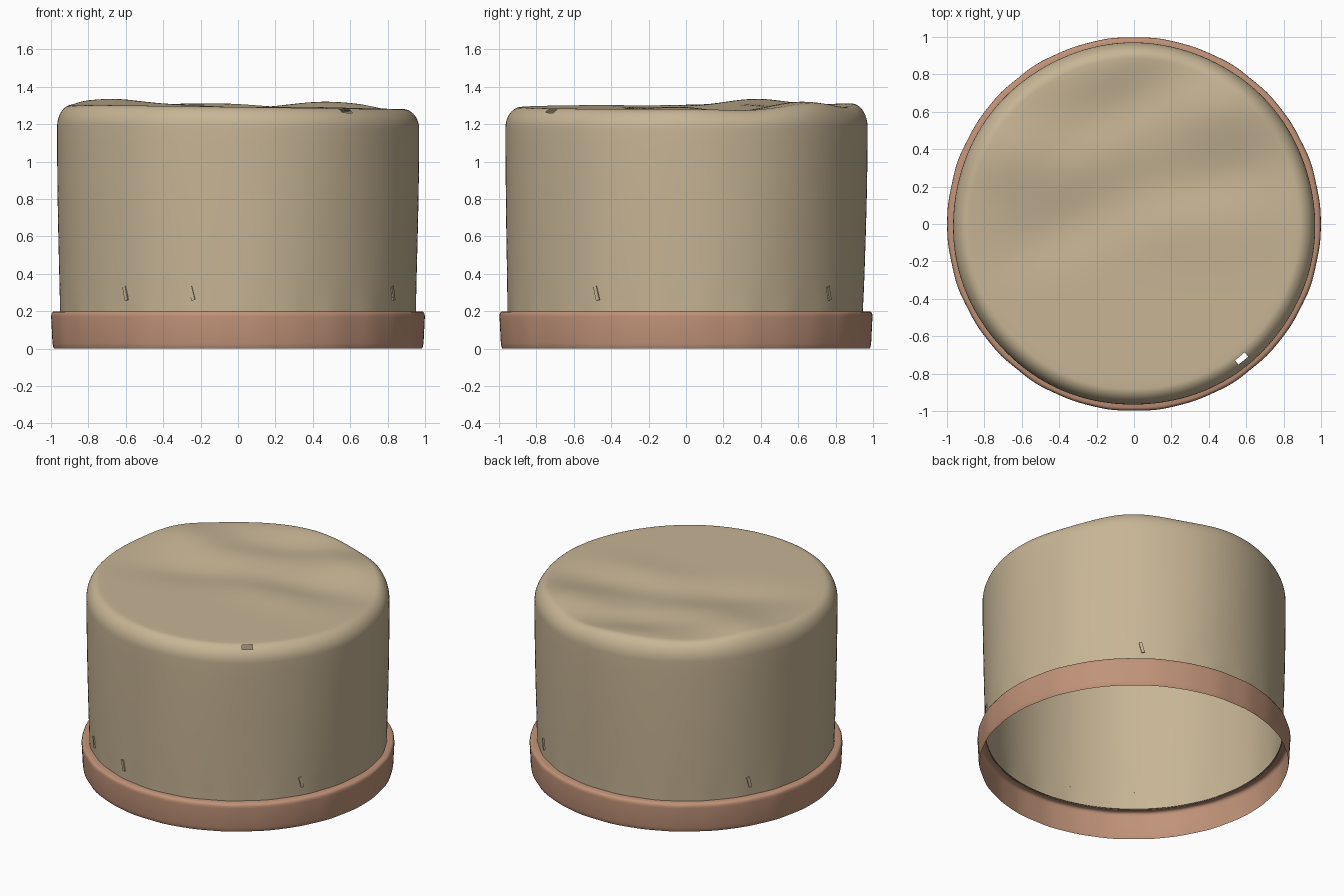
import bpy, bmesh, math
from mathutils import Matrix

if "Cube" in bpy.data.objects:
    bpy.data.objects.remove(bpy.data.objects["Cube"])

SEG = 256


def material(name, rgb):
    m = bpy.data.materials.new(name)
    m.diffuse_color = (*rgb, 1)
    m.use_nodes = True
    m.node_tree.nodes["Principled BSDF"].inputs["Base Color"].default_value = m.diffuse_color
    return m


tan = material("tan_cloth", (0.57, 0.46, 0.30))
clay = material("clay_band", (0.53, 0.29, 0.19))


def finish(name, bm, mat):
    me = bpy.data.meshes.new(name)
    bm.to_mesh(me)
    bm.free()
    ob = bpy.data.objects.new(name, me)
    bpy.context.collection.objects.link(ob)
    me.materials.append(mat)
    bpy.ops.object.select_all(action='DESELECT')
    ob.select_set(True)
    bpy.context.view_layer.objects.active = ob
    bpy.ops.object.shade_smooth_by_angle(angle=math.radians(50))
    return ob


def lathe(name, profile, mat, warp, skip=None, cap=False):
    """Revolve an (r, z) profile, warped, leaving out skipped faces."""
    bm = bmesh.new()
    rings = []
    for r, z in profile:
        angles = (2 * math.pi * i / SEG for i in range(SEG))
        rings.append([bm.verts.new(warp((r * math.cos(a), r * math.sin(a), z), a))
                      for a in angles])
    for k in range(len(rings) - 1):
        for i in range(SEG):
            j = (i + 1) % SEG
            if not (skip and skip(k, i)):
                bm.faces.new((rings[k][i], rings[k][j], rings[k + 1][j], rings[k + 1][i]))
    if cap:
        bm.faces.new(rings[-1])
    return finish(name, bm, mat)


# Soft dents and ridges on the crown: x, y, height, length, width, tilt in degrees
BUMPS = [(-0.67, 0.38, 0.034, 0.16, 0.15, 10), (-0.30, 0.34, 0.012, 0.2, 0.12, 20),
         (-0.35, -0.02, -0.022, 0.28, 0.12, 22), (-0.10, 0.88, 0.018, 0.28, 0.09, 20),
         (-0.05, 0.62, -0.014, 0.25, 0.09, 25), (0.48, 0.62, 0.036, 0.2, 0.14, 0),
         (0.38, 0.24, -0.018, 0.32, 0.11, 8), (0.30, -0.02, 0.010, 0.3, 0.12, 0)]


def bump(x, y, bx, by, h, length, width, tilt):
    c, s = math.cos(math.radians(tilt)), math.sin(math.radians(tilt))
    u, v = (x - bx) * c + (y - by) * s, (y - by) * c - (x - bx) * s
    return h * math.exp(-(u / length) ** 2 / 2 - (v / width) ** 2 / 2)


def cloth_warp(p, a):
    x, y, z = p
    t = max(0.0, min(1.0, (z - 1.1) / 0.18))
    dz = -0.014 * x + sum(bump(x, y, *b) for b in BUMPS)
    # slight waviness of the wall, finer folds where it is gathered into the band
    k = 1 + 0.0015 * math.sin(3 * a + 2.5 * z) + 0.0015 * math.sin(7 * a - 3 * z)
    k += 0.002 * math.sin(23 * a) * max(0, 1 - (z - 0.2) / 0.16)
    return (x * k, y * k, z + dz * t)


# Wall, rounded shoulder and slightly sagging crown profile
body = [(0.950, 0.196), (0.951, 0.24), (0.953, 0.30)]
body += [(0.953 + 0.015 * math.sin(i / 10 * math.pi / 2), 0.30 + 0.88 * i / 10)
         for i in range(1, 11)]
body += [(0.883 + 0.085 * math.cos(b), 1.18 + 0.112 * math.sin(b))
         for b in (math.pi / 2 * i / 12 for i in range(1, 13))]
body += [(0.883 * (1 - i / 24), 1.292 - 0.006 * i / 24) for i in range(1, 24)]


def tear(k, i):
    """Small tear on the front right shoulder."""
    r = (body[k][0] + body[k + 1][0]) / 2
    return k > 12 and 0.905 < r < 0.938 and abs(i + 0.5 - 308.4 / 360 * SEG) < 1.6


lathe("cloth_cover", body, tan, cloth_warp, tear, cap=True)

# Band around the open bottom, with a narrow lip turned in to the wall
band = [(0.984, 0.0), (0.988, 0.008), (0.992, 0.03), (0.999, 0.17), (0.998, 0.185),
        (0.992, 0.196), (0.982, 0.2), (0.944, 0.2)]


def band_warp(p, a):
    k = 1 + 0.002 * math.sin(23 * a) * math.sin(5 * a) * (p[2] < 0.199)
    return (p[0] * k, p[1] * k, p[2])


lathe("bottom_band", band, clay, band_warp)

# Small slanted stitches just above the band, barely proud of the cloth
bm = bmesh.new()
for deg in (53, 150, 231, 255, 330):
    m = (Matrix.Rotation(math.radians(deg), 4, 'Z') @ Matrix.Translation((0.957, 0, 0.295))
         @ Matrix.Rotation(math.radians(14), 4, 'X') @ Matrix.Diagonal((0.008, 0.02, 0.075, 1)))
    bmesh.ops.create_cube(bm, size=1, matrix=m)
finish("stitches", bm, tan)
